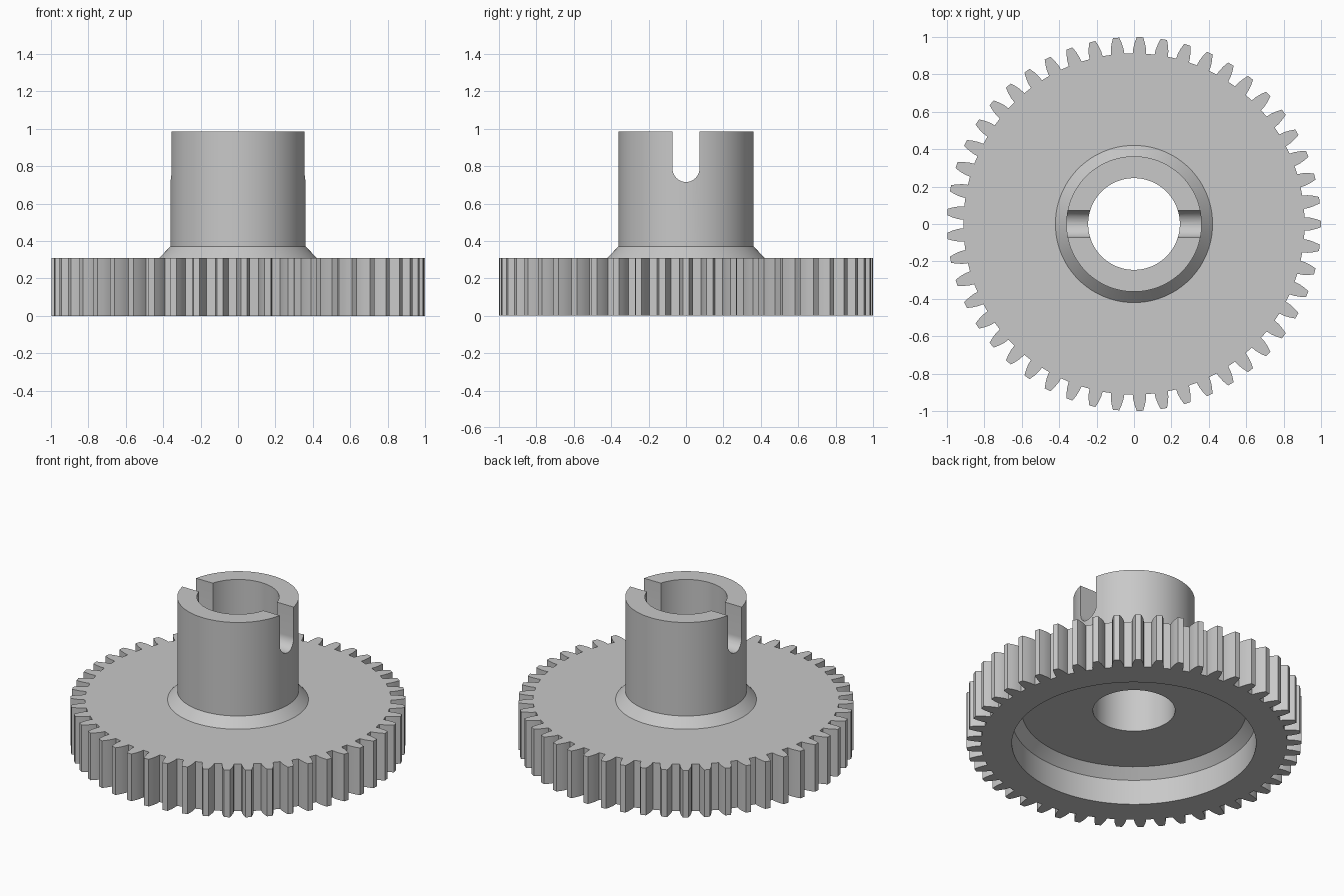
import bpy
import bmesh
from math import cos, sin, pi, radians
from mathutils import Vector

TEETH = 49
THICK = 0.31
BORE = 0.245

if "Cube" in bpy.data.objects:
    bpy.data.objects.remove(bpy.data.objects["Cube"], do_unlink=True)

grey = bpy.data.materials.new("plain grey")
grey.use_nodes = True
grey.diffuse_color = (0.58, 0.58, 0.58, 1)
grey.node_tree.nodes["Principled BSDF"].inputs["Base Color"].default_value = grey.diffuse_color


def finish(name, bm):
    bmesh.ops.recalc_face_normals(bm, faces=bm.faces)
    mesh = bpy.data.meshes.new(name)
    bm.to_mesh(mesh)
    bm.free()
    mesh.materials.append(grey)
    obj = bpy.data.objects.new(name, mesh)
    bpy.context.collection.objects.link(obj)
    return obj


def prism(name, outline, direction):
    """Extrude a closed outline along a direction."""
    bm = bmesh.new()
    face = bm.faces.new([bm.verts.new(p) for p in outline])
    new = bmesh.ops.extrude_face_region(bm, geom=[face])["geom"]
    verts = [g for g in new if isinstance(g, bmesh.types.BMVert)]
    bmesh.ops.translate(bm, verts=verts, vec=Vector(direction))
    return finish(name, bm)


def lathe(name, profile, steps=120):
    """Stack rings of (radius, z) and cap both ends."""
    bm = bmesh.new()
    rings = [[bm.verts.new((r * cos(2 * pi * i / steps), r * sin(2 * pi * i / steps), z))
              for i in range(steps)] for r, z in profile]
    for a, b in zip(rings, rings[1:]):
        for i in range(steps):
            j = (i + 1) % steps
            bm.faces.new((a[i], a[j], b[j], b[i]))
    bm.faces.new(rings[0])
    bm.faces.new(rings[-1])
    return finish(name, bm)


def combine(target, tool, operation):
    mod = target.modifiers.new(operation.title(), "BOOLEAN")
    mod.operation = operation
    mod.solver = "EXACT"
    mod.object = tool
    bpy.context.view_layer.objects.active = target
    bpy.ops.object.modifier_apply(modifier=mod.name)
    bpy.data.objects.remove(tool, do_unlink=True)


# Toothed wheel: each tooth has curved flanks given as (radius, half width)
flank = [(0.912, 0.036), (0.94, 0.034), (0.97, 0.027), (0.999, 0.017)]
tooth = [(r, -w) for r, w in flank] + [(r, w) for r, w in reversed(flank)]
outline = []
for k in range(TEETH):
    for r, w in tooth:
        a = 2 * pi * k / TEETH + w / r
        outline.append((r * cos(a), r * sin(a), 0))
gear = prism("gear_wheel_with_hub", outline, (0, 0, THICK))

# Hub with a sloped collar at its foot
hub = lathe("hub", [(0.42, 0.27), (0.42, THICK), (0.362, 0.37), (0.362, 0.985)])
combine(gear, hub, "UNION")

# Dished recess in the underside
recess = lathe("recess_cutter", [(0.728, -0.1), (0.728, 0.165), (0.67, 0.225)])
combine(gear, recess, "DIFFERENCE")

# Shaft bore
bore = lathe("bore_cutter", [(BORE, -0.2), (BORE, 1.2)])
combine(gear, bore, "DIFFERENCE")

# Round-bottomed slot across the hub
half, centre = 0.072, 0.787
slot = [(-0.5, half * cos(a), centre + half * sin(a))
        for a in (pi + pi * i / 20 for i in range(21))]
slot += [(-0.5, half, 1.2), (-0.5, -half, 1.2)]
combine(gear, prism("slot_cutter", slot, (1, 0, 0)), "DIFFERENCE")

# Smooth round walls, keep edges sharp
bpy.ops.object.select_all(action="DESELECT")
gear.select_set(True)
bpy.context.view_layer.objects.active = gear
bpy.ops.object.shade_smooth_by_angle(angle=radians(20))
